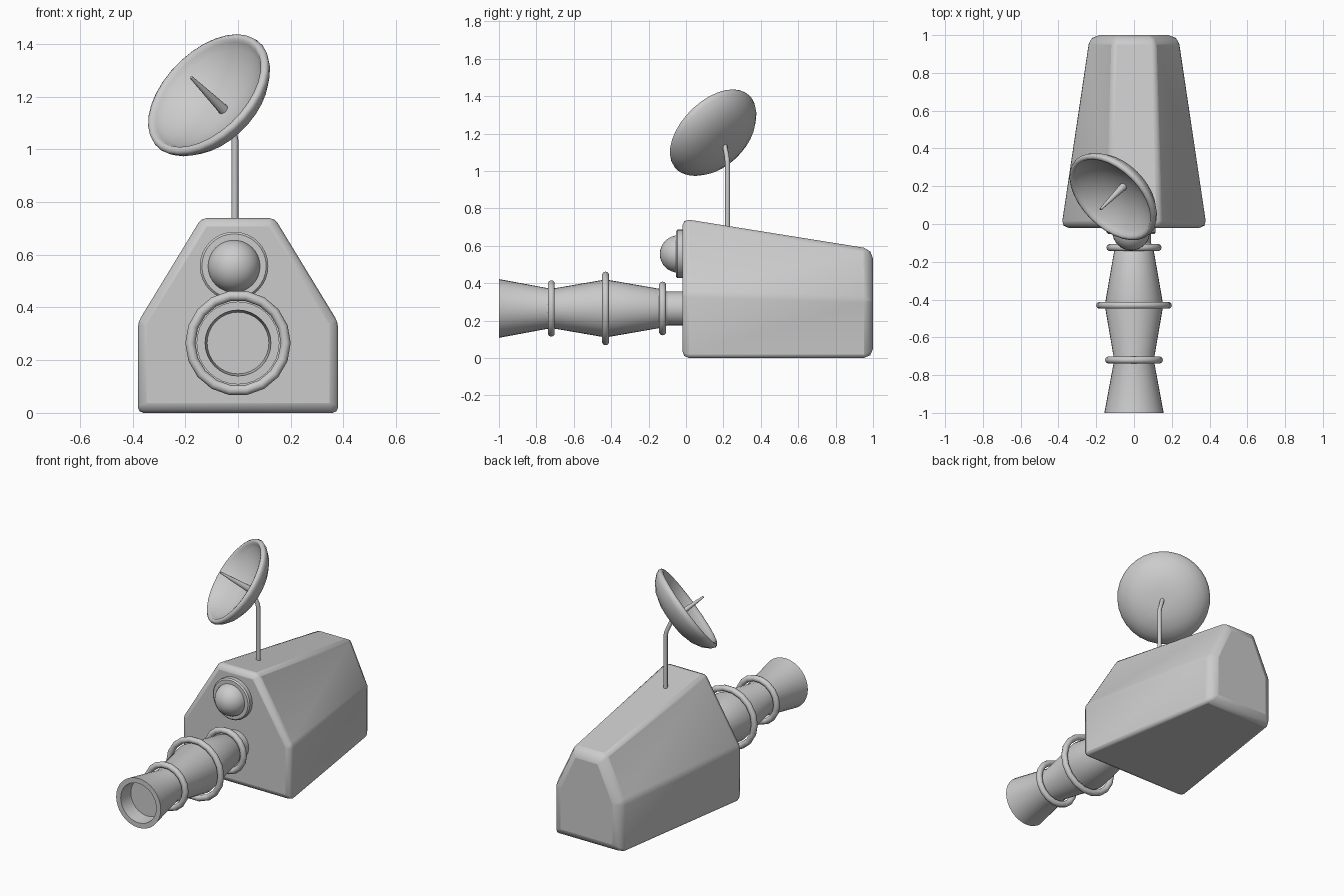
import bpy, bmesh, math
from mathutils import Vector

if "Cube" in bpy.data.objects:
    bpy.data.objects.remove(bpy.data.objects["Cube"])


def finish(bm, name, angle=40):
    bmesh.ops.remove_doubles(bm, verts=bm.verts, dist=0.0005)
    bmesh.ops.recalc_face_normals(bm, faces=bm.faces)
    me = bpy.data.meshes.new(name)
    bm.to_mesh(me)
    bm.free()
    ob = bpy.data.objects.new(name, me)
    bpy.context.collection.objects.link(ob)
    bpy.ops.object.select_all(action='DESELECT')
    ob.select_set(True)
    bpy.context.view_layer.objects.active = ob
    bpy.ops.object.shade_smooth_by_angle(angle=math.radians(angle))
    return ob


def lathe(name, profile, origin, axis, sides=32, angle=40):
    """Spin (radius, height) points about an axis through origin."""
    bm = bmesh.new()
    vs = [bm.verts.new((r, 0, h)) for r, h in profile]
    es = [bm.edges.new(p) for p in zip(vs, vs[1:])]
    bmesh.ops.spin(bm, geom=vs + es, cent=(0, 0, 0), axis=(0, 0, 1),
                   angle=2 * math.pi, steps=sides)
    ob = finish(bm, name, angle)
    ob.rotation_mode = 'QUATERNION'
    ob.rotation_quaternion = Vector((0, 0, 1)).rotation_difference(Vector(axis))
    ob.location = origin
    return ob


# Tapered housing: six-sided section lofted front to back, bevelled by weight
def section(w, shoulder, tw, top, y):
    half = [(w, 0), (w, shoulder), (tw, top)]
    return [(x, y, z) for x, z in half] + [(-x, y, z) for x, z in reversed(half)]


bm = bmesh.new()
front = [bm.verts.new(c) for c in section(0.385, 0.345, 0.14, 0.745, -0.02)]
back = [bm.verts.new(c) for c in section(0.233, 0.315, 0.11, 0.582, 1.0)]
bm.faces.new(front)
bm.faces.new(back)
for i in range(6):
    j = (i + 1) % 6
    bm.faces.new((front[i], front[j], back[j], back[i]))
weight = bm.edges.layers.float.new('bevel_weight_edge')
for e in bm.edges:
    ys = [v.co.y for v in e.verts]
    e[weight] = 1.0 if min(ys) > 0.9 else 0.75 if max(ys) < 0 else 0.4
body = finish(bm, "housing", 60)
bev = body.modifiers.new("bevel", 'BEVEL')
bev.limit_method = 'WEIGHT'
bev.width = 0.05
bev.segments = 2

# Barrel with flared muzzle and shallow bore
FWD = (0, -1, 0)
lathe("barrel", [(0, 0), (0.09, 0), (0.09, 0.1), (0.102, 0.125), (0.155, 0.43),
                 (0.105, 0.72), (0.157, 1.0), (0.125, 1.0), (0.117, 0.91), (0, 0.91)],
      (0, 0, 0.265), FWD, 32, 25)

# Barrel rings
for i, (y, outer) in enumerate([(-0.125, 0.146), (-0.43, 0.2), (-0.72, 0.153)]):
    bpy.ops.mesh.primitive_torus_add(major_segments=18, minor_segments=10,
                                     major_radius=outer - 0.019, minor_radius=0.019,
                                     location=(0, y, 0.265), rotation=(math.pi / 2, 0, 0))
    bpy.context.object.name = f"barrel_ring_{i + 1}"
    bpy.ops.object.shade_smooth()

# Sensor bulb and its mounting plate
lathe("sensor_plate", [(0, 0), (0.13, 0), (0.13, 0.045), (0.122, 0.053), (0, 0.053)],
      (-0.015, 0, 0.557), FWD)
bpy.ops.mesh.primitive_uv_sphere_add(segments=32, ring_count=16, radius=0.1,
                                     location=(-0.015, -0.04, 0.556))
bpy.context.object.name = "sensor_bulb"
bpy.ops.object.shade_smooth()

# Dish with rolled lip, tilted up and to the side
aim = Vector((-1, -1, 1)).normalized()
hub = Vector((-0.055, 0.2, 1.15))
lathe("dish", [(0, 0), (0.06, 0.004), (0.12, 0.019), (0.18, 0.047), (0.225, 0.08), (0.244, 0.099),
               (0.252, 0.111), (0.264, 0.114), (0.275, 0.107), (0.278, 0.095), (0.268, 0.073),
               (0.235, 0.037), (0.185, 0.006), (0.12, -0.014), (0.06, -0.021), (0, -0.022)],
      hub, aim, 32, 60)

# Feed horn inside the dish
lathe("feed_horn", [(0, -0.01), (0.021, -0.01), (0.006, 0.212), (0, 0.212)], hub, aim, 16)

# Bent mast holding the dish
cu = bpy.data.curves.new("mast", 'CURVE')
cu.dimensions = '3D'
cu.bevel_depth = 0.013
cu.bevel_resolution = 2
cu.use_fill_caps = True
path = [(-0.012, 0.222, 0.66), (-0.012, 0.222, 1.035), (-0.016, 0.22, 1.06),
        (-0.026, 0.217, 1.085), hub - aim * 0.01]
sp = cu.splines.new('POLY')
sp.points.add(len(path) - 1)
for p, c in zip(sp.points, path):
    p.co = (*c, 1)
sp.use_smooth = True
bpy.context.collection.objects.link(bpy.data.objects.new("mast", cu))
